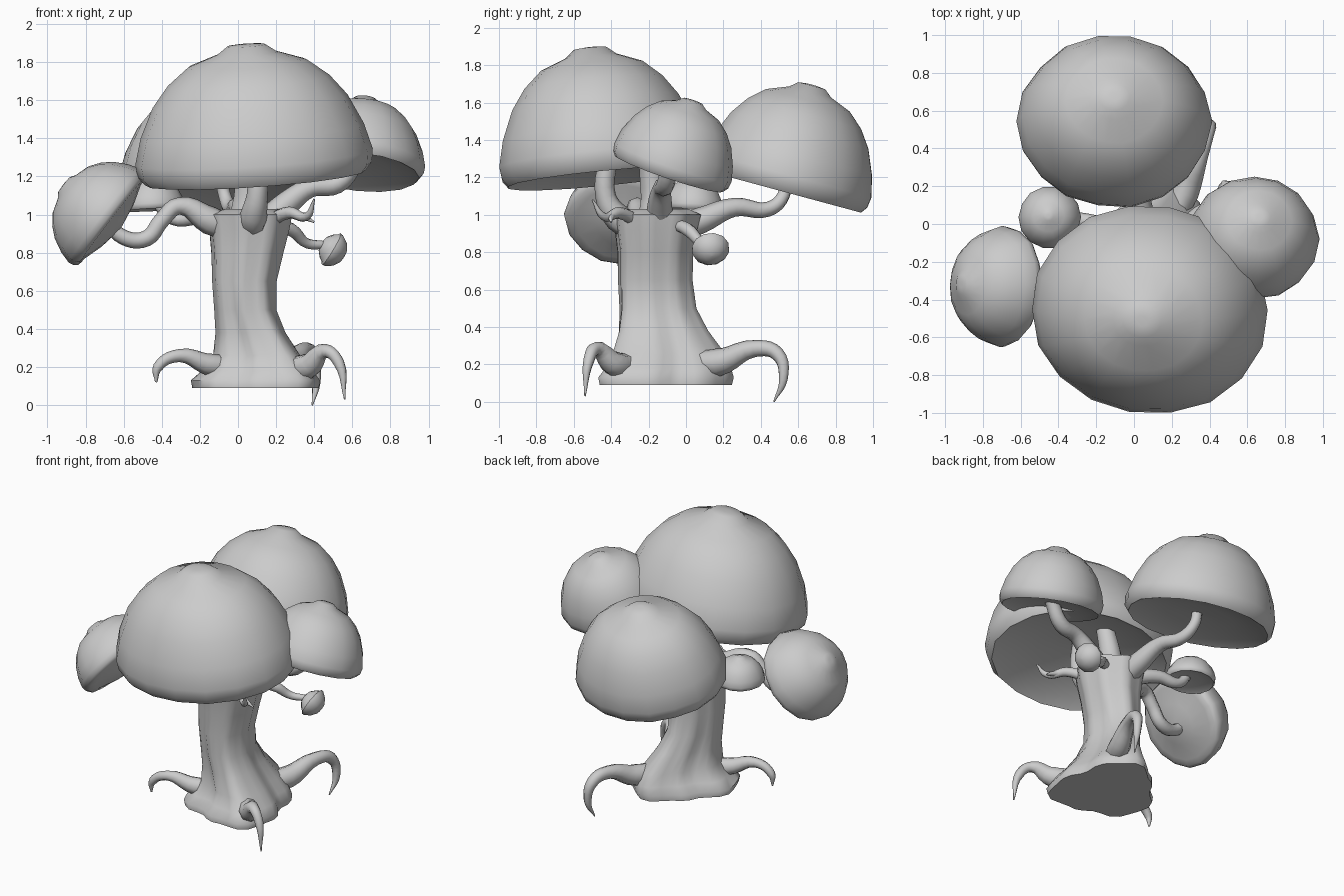
import bpy, bmesh, math, random
from mathutils import Vector

if "Cube" in bpy.data.objects:
    bpy.data.objects.remove(bpy.data.objects["Cube"])

random.seed(4)


def finish(name, bm, angle=60):
    bmesh.ops.recalc_face_normals(bm, faces=bm.faces)
    me = bpy.data.meshes.new(name)
    bm.to_mesh(me)
    bm.free()
    ob = bpy.data.objects.new(name, me)
    bpy.context.collection.objects.link(ob)
    smooth(ob, angle)
    return ob


def smooth(ob, angle):
    bpy.ops.object.select_all(action='DESELECT')
    ob.select_set(True)
    bpy.context.view_layer.objects.active = ob
    bpy.ops.object.shade_smooth_by_angle(angle=math.radians(angle))


def loft(bm, rings):
    """Skin a list of equal-length point rings and close both ends."""
    vs = [[bm.verts.new(p) for p in ring] for ring in rings]
    n = len(vs[0])
    for a, b in zip(vs, vs[1:]):
        for i in range(n):
            j = (i + 1) % n
            bm.faces.new((a[i], a[j], b[j], b[i]))
    bm.faces.new(vs[0])
    bm.faces.new(vs[-1])


# Profiles (radius, height): dome, with underside height per cap, and bud
TOP = [(.05, 1), (.16, .99), (.25, .93), (.5, .85), (.68, .72), (.82, .56), (.94, .33),
       (1, .13), (.985, .03), (.93, -.03)]
BUD = [(.05, 1), (.4, .93), (.75, .65), (1, .2), (1.02, 0), (.9, -.08),
       (.75, -.35), (.45, -.65), (.1, -.75)]


def dome(under):
    return TOP + [(.8, under * .2), (.45, under * .7), (.03, under)]


def cap(name, base, normal, rx, ry, h, segs=18, profile=dome(.08), jitter=.015):
    """Tilted mushroom cap revolved from a profile."""
    q = Vector((0, 0, 1)).rotation_difference(Vector(normal))
    wob = [1 + random.uniform(-jitter, jitter) for _ in range(segs)]
    rings = []
    for r, z in profile:
        ring = []
        for i in range(segs):
            t = math.tau * i / segs
            p = Vector((rx * r * wob[i] * math.cos(t), ry * r * wob[i] * math.sin(t), h * z))
            ring.append(Vector(base) + q @ p)
        rings.append(ring)
    bm = bmesh.new()
    loft(bm, rings)
    return finish(name, bm)


def limb(name, pts):
    """Tapered bent tube; points are (x, y, z, radius)."""
    cu = bpy.data.curves.new(name, 'CURVE')
    cu.dimensions = '3D'
    cu.bevel_depth = 1
    cu.bevel_resolution = 2
    cu.resolution_u = 5
    cu.use_fill_caps = True
    sp = cu.splines.new('BEZIER')
    sp.bezier_points.add(len(pts) - 1)
    for bp, (x, y, z, r) in zip(sp.bezier_points, pts):
        bp.co = (x, y, z)
        bp.radius = r
        bp.handle_left_type = bp.handle_right_type = 'AUTO'
    ob = bpy.data.objects.new(name, cu)
    bpy.context.collection.objects.link(ob)
    bpy.ops.object.select_all(action='DESELECT')
    ob.select_set(True)
    bpy.context.view_layer.objects.active = ob
    bpy.ops.object.convert(target='MESH')
    smooth(bpy.context.object, 60)


# Trunk: rings of z, x range, y range, three-way root flare
TRUNK = [(.09, -.20, .43, -.48, .20, .13), (.13, -.205, .435, -.485, .205, .14),
         (.18, -.15, .40, -.44, .19, .16), (.26, -.10, .33, -.40, .16, .16),
         (.38, -.10, .25, -.37, .09, .11), (.5, -.115, .20, -.36, .04, .06),
         (.65, -.13, .20, -.365, .025, .03), (.8, -.135, .235, -.365, .03, .02),
         (.92, -.145, .265, -.38, .05, .02), (1.0, -.16, .28, -.39, .07, .02),
         (1.03, -.08, .22, -.32, .01, .02)]
rings = []
for z, x0, x1, y0, y1, flare in TRUNK:
    ring = []
    for i in range(32):
        t = math.tau * i / 32
        k = 1 + flare * math.cos(3 * (t + math.pi / 4)) + .045 * math.cos(8 * t + .6 + z)
        ring.append(((x0 + x1) / 2 + (x1 - x0) / 2 * k * math.cos(t),
                     (y0 + y1) / 2 + (y1 - y0) / 2 * k * math.sin(t), z))
    rings.append(ring)
bm = bmesh.new()
loft(bm, rings)
finish("trunk", bm)

# Caps
cap("main_cap", (.09, -.445, 1.215), (-.07, -.10, 1), .63, .56, .685, profile=dome(.14))
cap("back_cap", (-.105, .525, 1.14), (0, .27, 1), .515, .465, .575)
cap("right_cap", (.63, -.09, 1.235), (.10, .34, 1), .345, .335, .40, 16)
cap("left_cap", (-.67, -.33, .97), (-.72, .03, .55), .31, .32, .31, 16, dome(-.22))
cap("small_cap", (-.445, .035, 1.03), (-.05, .05, 1), .165, .165, .17, 14)
cap("bud", (.49, .13, .82), (.75, .1, -.45), .095, .1, .08, 12, BUD)

# Claw roots
limb("front_right_root", [(.2, -.24, .22, .05), (.36, -.38, .20, .07), (.46, -.48, .285, .036),
                          (.53, -.52, .22, .03), (.56, -.54, .03, .004)])
limb("back_right_root", [(.16, -.05, .22, .06), (.27, .17, .21, .075), (.35, .37, .285, .045),
                         (.39, .49, .255, .038), (.41, .52, .12, .025), (.39, .47, 0, .004)])
limb("left_root", [(.02, -.2, .22, .05), (-.14, -.28, .21, .06), (-.31, -.34, .26, .034),
                   (-.42, -.36, .20, .027), (-.43, -.36, .12, .006)])

# Branches holding the caps
limb("left_branch", [(.02, -.2, .90, .06), (-.15, -.24, .97, .075), (-.31, -.27, 1.045, .045),
                     (-.40, -.29, .97, .043), (-.48, -.3, .875, .043), (-.6, -.32, .88, .04),
                     (-.7, -.32, .98, .035)])
limb("small_branch", [(.02, -.1, .93, .06), (-.2, 0, .99, .045), (-.34, .03, .98, .035),
                      (-.44, .03, 1.09, .03)])
limb("main_branch", [(.08, -.2, .88, .05), (.08, -.36, .98, .075), (.1, -.43, 1.1, .055),
                     (.11, -.41, 1.33, .05)])
limb("centre_branch", [(.06, -.15, .93, .12), (.05, -.17, 1.1, .075), (.08, -.2, 1.35, .06)])
limb("right_branch", [(.12, -.14, .92, .08), (.26, -.14, 1.06, .065), (.38, -.13, 1.14, .05),
                      (.52, -.11, 1.16, .05), (.63, -.08, 1.29, .045)])
limb("back_branch", [(.05, -.12, .9, .08), (.03, .08, .97, .07), (.0, .26, 1.04, .05),
                     (-.04, .44, 1.03, .04), (-.07, .52, 1.1, .035), (-.09, .53, 1.2, .035)])
limb("bud_branch", [(.15, -.08, .95, .03), (.28, .01, .92, .036), (.36, .08, .85, .027),
                    (.45, .12, .84, .022)])

# Bare forked twig
limb("twig", [(.14, -.24, .95, .04), (.27, -.36, 1.01, .032), (.36, -.44, .99, .022),
              (.40, -.5, 1.08, .005)])
limb("twig_fork", [(.29, -.38, 1.0, .022), (.35, -.40, .985, .016), (.40, -.40, .96, .005)])
